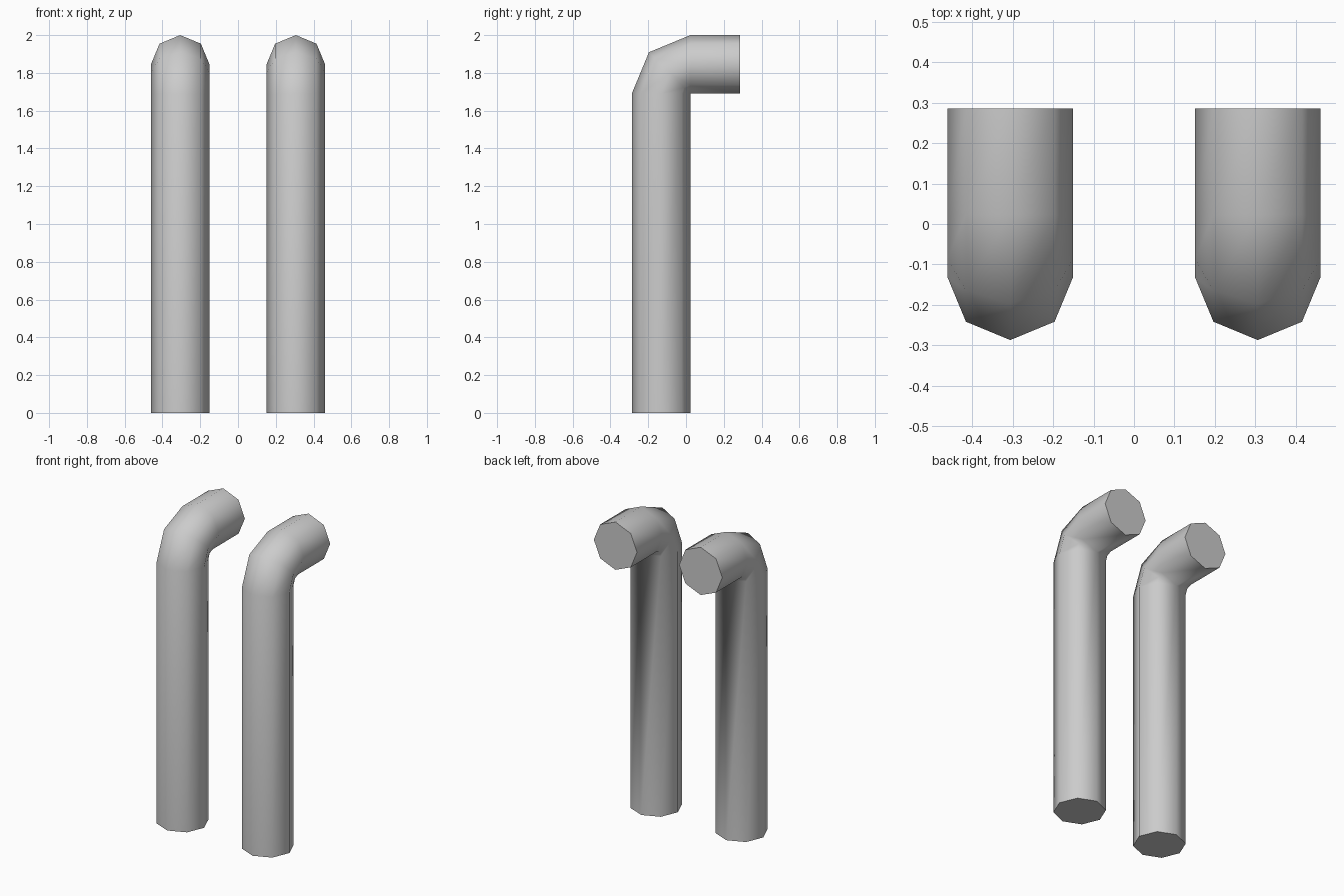
import bpy, bmesh
from math import sin, cos, pi

if "Cube" in bpy.data.objects:
    bpy.data.objects.remove(bpy.data.objects["Cube"])

R = 0.155              # pipe radius
PY, PZ = 0.023, 1.69   # inside corner of the elbow
SIDES = 8


def ring(bm, cy, cz, tilt):
    """Octagonal ring; tilt 0 = horizontal ring, pi/2 = vertical ring."""
    verts = []
    for i in range(SIDES):
        a = 2 * pi * i / SIDES
        d = R * cos(a)
        verts.append(bm.verts.new((R * sin(a), cy - d * cos(tilt), cz + d * sin(tilt))))
    return verts


def bent_pipe(name, x):
    bm = bmesh.new()
    # foot, three elbow rings, open end of the bend
    path = [(PY - R, 0, 0)]
    path += [(PY - R * cos(t), PZ + R * sin(t), t) for t in (0, pi / 4, pi / 2)]
    path += [(0.286, PZ + R, pi / 2)]
    rings = [ring(bm, *p) for p in path]
    for a, b in zip(rings, rings[1:]):
        for i in range(SIDES):
            j = (i + 1) % SIDES
            bm.faces.new((a[i], a[j], b[j], b[i]))
    # end caps
    bm.faces.new(rings[0])
    bm.faces.new(rings[-1])
    # the elbow rings meet at the inside corner
    bmesh.ops.remove_doubles(bm, verts=bm.verts, dist=0.001)
    bmesh.ops.recalc_face_normals(bm, faces=bm.faces)
    # smooth walls, crisp flat caps
    for f in bm.faces:
        f.smooth = len(f.verts) < SIDES
        if not f.smooth:
            for e in f.edges:
                e.smooth = False
    me = bpy.data.meshes.new(name)
    bm.to_mesh(me)
    bm.free()
    ob = bpy.data.objects.new(name, me)
    ob.location.x = x
    bpy.context.collection.objects.link(ob)


bent_pipe("left_bent_pipe", -0.306)
bent_pipe("right_bent_pipe", 0.306)
